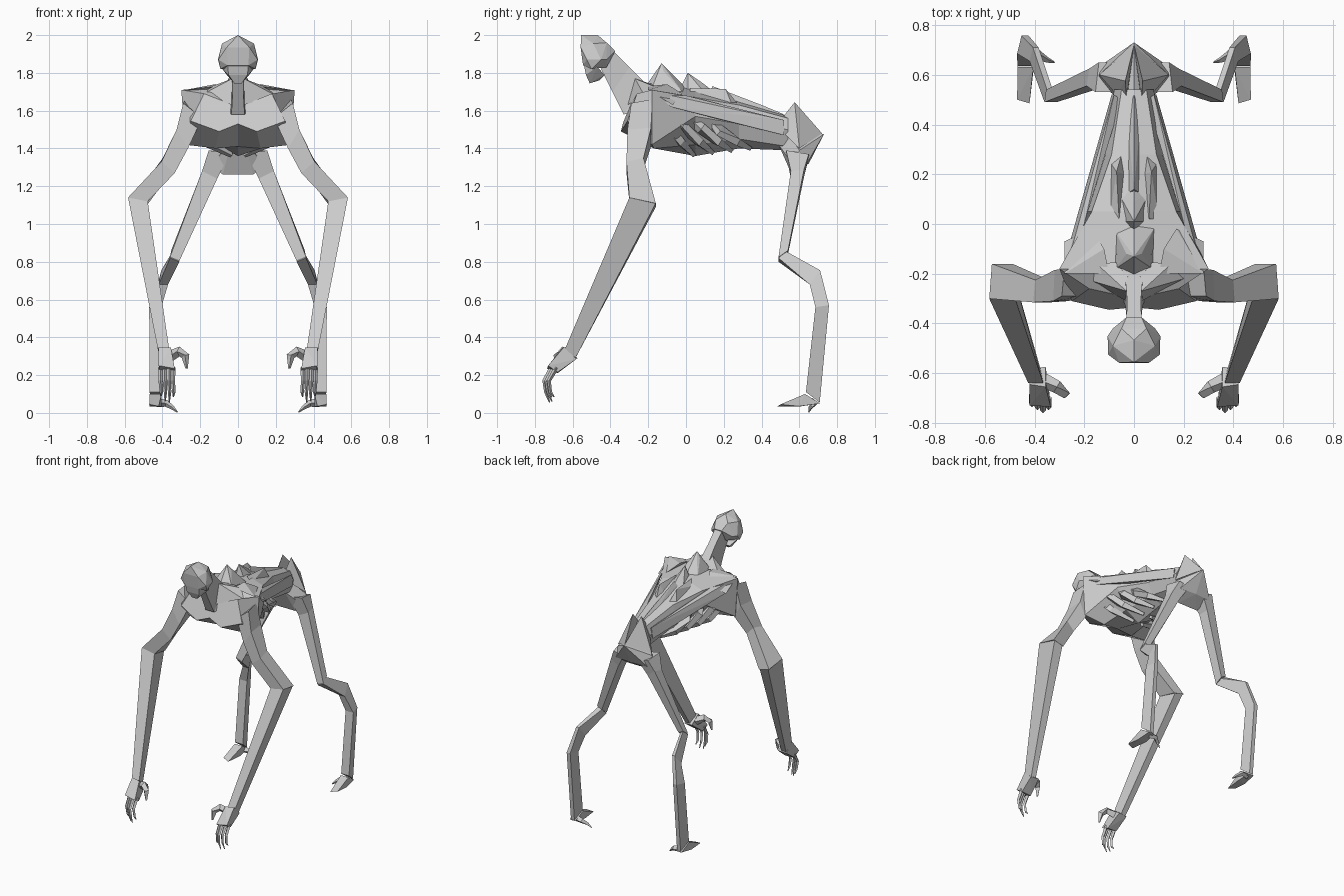
import bpy, bmesh
from mathutils import Vector

mat = bpy.data.materials.new("pale grey")
mat.diffuse_color = (0.6, 0.6, 0.6, 1)


def finish(name, bm, mirror):
    bmesh.ops.recalc_face_normals(bm, faces=bm.faces)
    me = bpy.data.meshes.new(name)
    bm.to_mesh(me)
    bm.free()
    me.materials.append(mat)
    ob = bpy.data.objects.new(name, me)
    bpy.context.collection.objects.link(ob)
    if mirror:
        m = ob.modifiers.new("mirror", 'MIRROR')
        m.use_mirror_merge = False
    return ob


def hull(name, pts, mirror=False, both=False):
    """Faceted solid around points; both=True adds the points' mirror twins."""
    bm = bmesh.new()
    allp = list(pts)
    if both:
        allp += [(-x, y, z) for x, y, z in pts if x]
    for p in allp:
        bm.verts.new(p)
    r = bmesh.ops.convex_hull(bm, input=bm.verts)
    junk = {v for v in r["geom_interior"] + r["geom_unused"] if isinstance(v, bmesh.types.BMVert)}
    bmesh.ops.delete(bm, geom=list(junk), context='VERTS')
    return finish(name, bm, mirror)


def loft(name, rings, mirror=False):
    """Skin a series of equal-length rings and cap both ends."""
    bm = bmesh.new()
    rv = [[bm.verts.new(p) for p in r] for r in rings]
    n = len(rv[0])
    for a, b in zip(rv, rv[1:]):
        for i in range(n):
            j = (i + 1) % n
            bm.faces.new((a[i], a[j], b[j], b[i]))
    bm.faces.new(rv[0][::-1])
    bm.faces.new(rv[-1])
    return finish(name, bm, mirror)


def limb(name, secs, mirror=True, back=1.0):
    """secs: (centre x, half width, front y, front z, back y, back z, outer rise)
    back scales the width of the rear edge."""
    return loft(name, [[(c - h, fy, fz - d), (c + h, fy, fz + d),
                        (c + h * back, by, bz + d), (c - h * back, by, bz - d)]
                       for c, h, fy, fz, by, bz, d in secs], mirror)


def tube(name, path, radii, mirror=True):
    """Thin square tube along a path."""
    pts = [Vector(p) for p in path]
    rings = []
    for i, p in enumerate(pts):
        t = (pts[min(i + 1, len(pts) - 1)] - pts[max(i - 1, 0)]).normalized()
        a = Vector((0, 1, 0)) if abs(t.y) < 0.8 else Vector((1, 0, 0))
        u = (a - t * a.dot(t)).normalized()
        w = t.cross(u)
        r = radii[i]
        rings.append([p + u * r, p + w * r, p - u * r, p - w * r])
    return loft(name, rings, mirror)


# skull and jaw
hull("skull", [(0, -.555, 2.0), (0, -.467, 2.0), (.05, -.42, 1.96), (.085, -.49, 1.955),
               (.104, -.525, 1.87), (.106, -.45, 1.87), (.06, -.558, 1.935), (.055, -.545, 1.84),
               (.093, -.50, 1.82), (.04, -.42, 1.83), (.03, -.375, 1.915), (.085, -.42, 1.87)], both=True)
hull("jaw", [(.055, -.54, 1.84), (.09, -.47, 1.83), (.06, -.43, 1.79), (.02, -.51, 1.745),
             (.03, -.46, 1.76), (.05, -.53, 1.79)], both=True)

# neck
limb("neck", [(0, .03, -.45, 1.82, -.39, 1.92, 0), (0, .028, -.39, 1.70, -.30, 1.83, 0),
              (0, .035, -.33, 1.58, -.22, 1.75, 0), (0, .07, -.22, 1.60, -.12, 1.73, 0)], False)
hull("neck_muscle", [(.03, -.27, 1.77), (.03, -.31, 1.63), (.15, -.16, 1.725), (.20, -.22, 1.68),
                     (.02, -.15, 1.73)], mirror=True)

# torso: half profiles from the top round to the belly
halves = [
    [(0, -.30, 1.62), (.18, -.26, 1.69), (.25, -.31, 1.545), (.10, -.345, 1.49), (0, -.335, 1.53)],
    [(0, -.18, 1.72), (.30, -.18, 1.71), (.28, -.18, 1.42), (.12, -.17, 1.40), (0, -.17, 1.41)],
    [(0, .05, 1.73), (.17, .05, 1.67), (.185, .05, 1.57), (.11, .05, 1.42), (0, .05, 1.36)],
    [(0, .28, 1.65), (.09, .28, 1.63), (.115, .28, 1.53), (.07, .28, 1.45), (0, .28, 1.40)],
    [(0, .54, 1.57), (.05, .54, 1.56), (.08, .54, 1.50), (.06, .54, 1.41), (0, .54, 1.39)],
]
loft("torso", [h + [(-x, y, z) for x, y, z in h[3:0:-1]] for h in halves])

# broad ribs sweeping back and under
for i in range(4):
    y, w = -.14 + .10 * i, .235 - .032 * i
    tube(f"rib_{i + 1}", [(w * .85, y - .05, 1.61 - .02 * i), (w * .95, y + .02, 1.53 - .012 * i),
                          (w * .72, y + .11, 1.435), (w * .15, y + .18, 1.365 + .012 * i)],
         [.015, .03, .028, .014])

# long back muscle from the shoulder to the hip
hull("side_muscle", [(.27, -.17, 1.70), (.26, -.08, 1.62), (.20, 0, 1.68), (.08, .52, 1.55),
                     (.09, .52, 1.47), (.05, .5, 1.53), (.17, .15, 1.56)], mirror=True)
hull("shoulder_blade", [(.10, -.20, 1.73), (.28, -.20, 1.71), (.28, -.07, 1.63),
                        (.17, -.02, 1.69), (.12, -.1, 1.74)], mirror=True)

# spine bumps and ridges
hull("upper_spine_hump", [(0, -.13, 1.85), (.03, -.12, 1.81), (.075, -.18, 1.72), (0, -.22, 1.72),
                          (.08, -.02, 1.70), (0, .01, 1.71)], both=True)
hull("middle_spine_hump", [(0, .01, 1.80), (.04, .01, 1.71), (0, .09, 1.745), (0, -.03, 1.72),
                           (.06, .12, 1.67), (0, .16, 1.69)], both=True)
hull("lower_spine", [(0, .14, 1.73), (.03, .12, 1.68), (0, .40, 1.63), (.03, .45, 1.57),
                     (0, .52, 1.58)], both=True)
hull("back_ridge", [(.07, .21, 1.715), (.04, .20, 1.66), (.09, .24, 1.64), (.06, .02, 1.72),
                    (.10, .02, 1.68), (.05, .28, 1.63)], mirror=True)

# pelvis
hull("pelvis", [(0, .73, 1.475), (0, .50, 1.54), (.14, .60, 1.39), (.15, .57, 1.31),
                (.13, .64, 1.32), (.04, .49, 1.42), (.08, .56, 1.262), (0, .65, 1.32)], both=True)
hull("hip_wing", [(.035, .575, 1.645), (0, .72, 1.48), (.07, .52, 1.48), (.03, .50, 1.55),
                  (.14, .60, 1.40), (.02, .56, 1.48)], mirror=True)

# arms
limb("upper_arm", [(.24, .05, -.29, 1.60, -.18, 1.62, .04), (.295, .03, -.31, 1.45, -.185, 1.46, .05),
                   (.37, .035, -.315, 1.30, -.225, 1.32, .03), (.53, .052, -.30, 1.13, -.16, 1.10, .01)],
     back=.8)
limb("forearm", [(.53, .052, -.30, 1.13, -.16, 1.10, .01),
                 (.395, .03, -.64, .34, -.585, .29, 0)], back=.65)

# hands
hull("palm", [(.355, -.655, .345), (.42, -.645, .35), (.355, -.575, .29), (.42, -.58, .285),
              (.335, -.735, .235), (.42, -.73, .25), (.34, -.68, .21), (.415, -.68, .215)], mirror=True)
for i in range(4):
    x = .344 + .022 * i
    tip = (.085, .055, .06, .085)[i]
    y = .012 * abs(i - 1)
    tube(f"finger_{i + 1}", [(x, -.71 + y, .24), (x, -.75 + y, .17), (x - .004, -.742 + y, .11),
                             (x - .002, -.722 + y, tip)], [.013, .011, .009, .003])
tube("thumb", [(.36, -.63, .30), (.31, -.655, .325), (.278, -.68, .30), (.272, -.69, .235)],
     [.03, .026, .022, .006])

# hind legs
limb("thigh", [(.10, .055, .53, 1.38, .65, 1.36, .01), (.15, .04, .555, 1.26, .625, 1.27, .02),
               (.335, .025, .49, .815, .54, .85, .01)], back=.75)
limb("shin", [(.335, .025, .49, .81, .53, .845, .01), (.395, .025, .655, .68, .71, .755, 0),
              (.438, .032, .685, .56, .757, .57, 0), (.437, .032, .635, .11, .708, .055, 0)], back=.45)

# hind feet
hull("foot", [(.415, .71, .05), (.46, .71, .05), (.47, .50, .045), (.42, .485, .035),
              (.405, .63, .10), (.468, .63, .10), (.405, .61, .035), (.468, .60, .035)], mirror=True)
tube("back_claw", [(.43, .67, .055), (.38, .68, .05), (.35, .66, .03), (.32, .65, .004)],
     [.025, .018, .012, .003])
